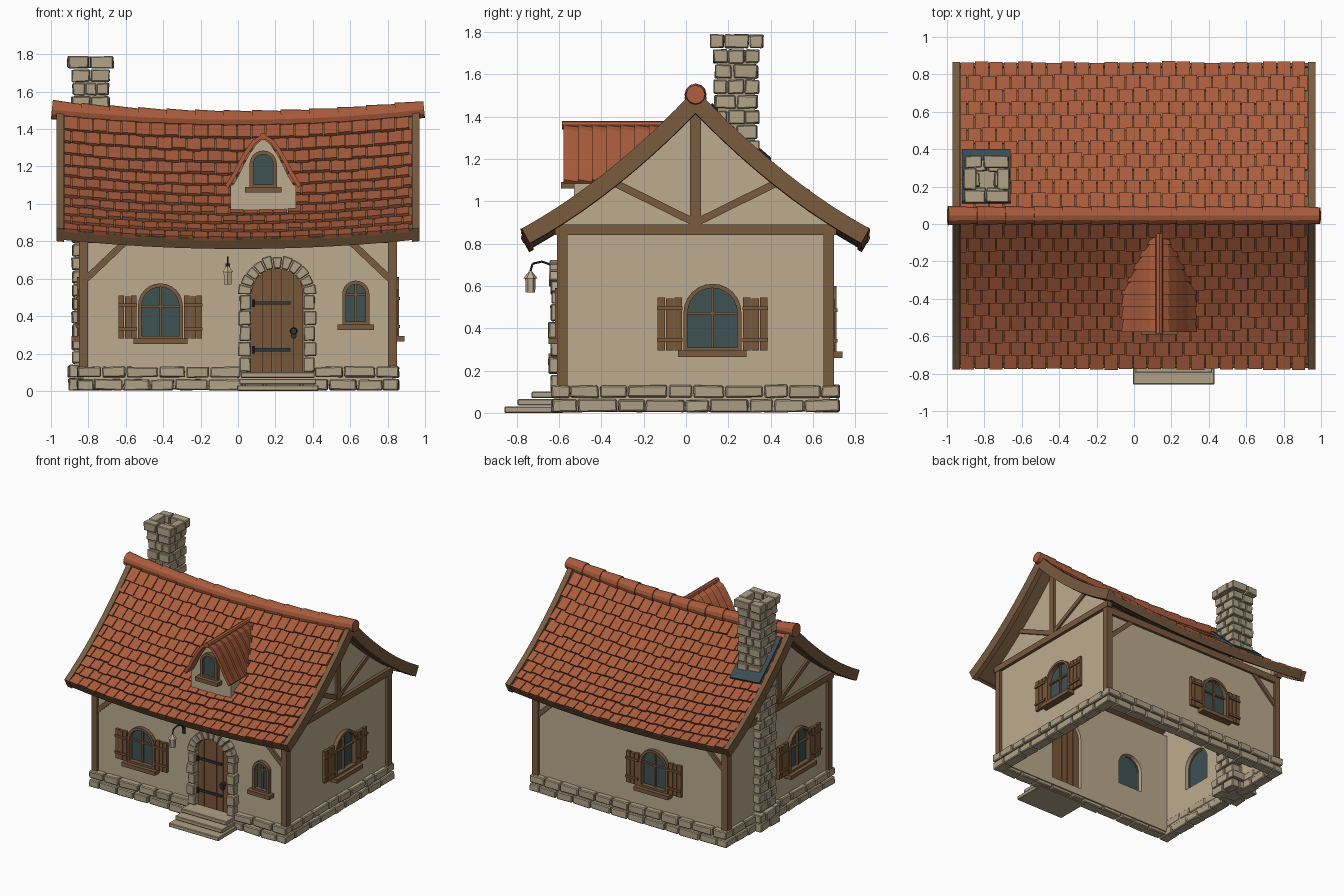
import bpy, bmesh, math, random
from mathutils import Matrix, Vector

if "Cube" in bpy.data.objects:
    bpy.data.objects.remove(bpy.data.objects["Cube"])
random.seed(4)
I = Matrix.Identity(4)
YC = 0.045                                   # ridge line position

def material(name, rgb):
    m = bpy.data.materials.new(name)
    m.diffuse_color = [((c / 255 + .055) / 1.055) ** 2.4 for c in rgb] + [1]
    m.use_nodes = True
    m.node_tree.nodes["Principled BSDF"].inputs["Base Color"].default_value = m.diffuse_color
    return m
PLASTER = material("plaster", (188, 171, 143))
STONE = material("stone", (176, 161, 134))
TILE = material("terracotta", (170, 92, 60))
WOOD = material("timber", (121, 91, 63))
PLANK = material("plank_wood", (122, 86, 56))
GLASS = material("glass", (62, 82, 84))
IRON = material("iron", (46, 54, 58))
SLATE = material("flashing", (58, 78, 86))

def part(name, mat, bm, bevel=0):
    bmesh.ops.recalc_face_normals(bm, faces=bm.faces)
    me = bpy.data.meshes.new(name)
    bm.to_mesh(me)
    bm.free()
    ob = bpy.data.objects.new(name, me)
    bpy.context.collection.objects.link(ob)
    me.materials.append(mat)
    if bevel:
        md = ob.modifiers.new("bevel", 'BEVEL')
        md.width, md.segments = bevel, 1
    return ob

def hexa(bm, p):                             # p: bottom ring of 4, top ring of 4
    v = [bm.verts.new(q) for q in p]
    for f in ((3, 2, 1, 0), (4, 5, 6, 7), (0, 1, 5, 4), (1, 2, 6, 5), (2, 3, 7, 6), (3, 0, 4, 7)):
        bm.faces.new([v[i] for i in f])

def box(bm, x0, x1, y0, y1, z0, z1, M=I, jit=0):
    j = lambda: random.uniform(-jit, jit)
    hexa(bm, [M @ Vector((x + j(), y + j(), z + j())) for z in (z0, z1)
              for x, y in ((x0, y0), (x1, y0), (x1, y1), (x0, y1))])

def prism(bm, pts, y0, y1, M=I):             # x-z outline extruded along y
    a, b = [[bm.verts.new(M @ Vector((x, y, z))) for x, z in pts] for y in (y0, y1)]
    bm.faces.new(a)
    bm.faces.new(b[::-1])
    for i in range(len(pts)):
        k = (i + 1) % len(pts)
        bm.faces.new((a[i], b[i], b[k], a[k]))

def bar(bm, p, q, w, y0, y1, M=I):           # slanted timber in the x-z plane
    p, q = Vector(p), Vector(q)
    n = (q - p).orthogonal().normalized() * w / 2
    prism(bm, [p + n, q + n, q - n, p - n], y0, y1, M)

def cyl(bm, p, q, r0, r1, n=10):
    p, q = Vector(p), Vector(q)
    M = Matrix.Translation((p + q) / 2) @ (q - p).to_track_quat('Z', 'Y').to_matrix().to_4x4()
    bmesh.ops.create_cone(bm, cap_ends=True, segments=n, radius1=r0, radius2=r1, depth=(q - p).length, matrix=M)

def arch(cx, w, z0, z1, n=12):
    arc = [(cx + w * math.cos(math.pi * i / n), z1 - w + w * math.sin(math.pi * i / n)) for i in range(n + 1)]
    return [(cx - w, z0), (cx + w, z0)] + arc

def roof(s, t, x, off=0):                    # sagging, flared roof surface
    sl = 1.05 - .62 * t
    n = Vector((0, s * sl, 1)).normalized() * off
    return Vector((x, YC + s * t, 1.45 + .055 * x * x - 1.05 * t + .31 * t * t)) + n

def strip(bm, s, x0, x1, t0, t1, lo, hi, hi2=None, nx=1, nt=1):
    hi2 = hi if hi2 is None else hi2
    g = {}
    for i in range(nx + 1):
        for j in range(nt + 1):
            x, f = x0 + (x1 - x0) * i / nx, j / nt
            for k, o in enumerate((lo, hi + (hi2 - hi) * f)):
                g[i, j, k] = bm.verts.new(roof(s, t0 + (t1 - t0) * f, x, o))
    F = lambda *ks: bm.faces.new([g[k] for k in ks])
    for i in range(nx):
        for j in range(nt):
            for k in (0, 1):
                F((i, j, k), (i + 1, j, k), (i + 1, j + 1, k), (i, j + 1, k))
        for j in (0, nt):
            F((i, j, 0), (i + 1, j, 0), (i + 1, j, 1), (i, j, 1))
    for j in range(nt):
        for i in (0, nx):
            F((i, j, 0), (i, j + 1, 0), (i, j + 1, 1), (i, j, 1))

def stone_ring(bm, x0, x1, y0, y1, z0, z1, th, size, alt=0, skip=None):
    def run(a, b):
        n = max(1, round((b - a) / size))
        c = [a + (b - a) * (i + (random.uniform(-.2, .2) if 0 < i < n else 0)) / n for i in range(n + 1)]
        return [(u + .004, v - .004) for u, v in zip(c, c[1:])]
    dx, dy = (0, th) if alt else (th, 0)
    for ya, yb in ((y0, y0 + th), (y1 - th, y1)):
        for u, v in run(x0 + dx, x1 - dx):
            if not (skip and ya == y0 and v > skip[0] and u < skip[1]):
                box(bm, u, v, ya, yb, z0, z1, I, .004)
    for xa, xb in ((x0, x0 + th), (x1 - th, x1)):
        for u, v in run(y0 + dy, y1 - dy):
            box(bm, xa, xb, u, v, z0, z1, I, .004)

# Windows, built in a wall's own frame (x right, -y outward)
def window(name, M, cx, w, z0, z1, shutter=0, depth=.015):
    bm = bmesh.new()
    rings = [[[bm.verts.new(M @ Vector((x, y, z))) for x, z in arch(cx, r, zz, z1 - w + r)]
              for r, zz in ((w, z0), (w - .02, z0 + .015))] for y in (-.03, .02)]
    n = len(rings[0][0])
    for i in range(n):
        k = (i + 1) % n
        for a, b in ((rings[0][0], rings[0][1]), (rings[0][1], rings[1][1]),
                     (rings[1][1], rings[1][0]), (rings[1][0], rings[0][0])):
            if (a[i].co - a[k].co).length > 1e-6:
                bm.faces.new((a[i], a[k], b[k], b[i]))
    box(bm, cx - w - .025, cx + w + .025, -.06, .01, z0 - .03, z0, M)
    box(bm, cx - .006, cx + .006, -.01, .012, z0, z1 - .01, M)
    box(bm, cx - w + .01, cx + w - .01, -.01, .012, z1 - w - .008, z1 - w + .004, M)
    part(name + "_frame", WOOD, bm)
    bm = bmesh.new()
    prism(bm, arch(cx, w - .012, z0 + .005, z1 - .012), depth - .01, depth, M)
    part(name + "_glass", GLASS, bm)
    if shutter:
        bm, bi = bmesh.new(), bmesh.new()
        zt = z1 - .065
        for s in (-1, 1):
            a = cx + s * (w + .005) - (shutter if s < 0 else 0)
            for i in range(3):
                box(bm, a + shutter * i / 3 + .002, a + shutter * (i + 1) / 3 - .002, -.025, -.003, z0, zt - .004 * (i % 2), M)
            for z in (z0 + .05, zt - .05):
                box(bi, a, a + shutter, -.035, -.02, z - .008, z + .008, M)
        part(name + "_shutters", PLANK, bm)
        part(name + "_shutter_battens", WOOD, bi)

def frame(x, y, deg):
    return Matrix.Translation((x, y, 0)) @ Matrix.Rotation(math.radians(deg), 4, 'Z')
FRONT, BACK, RIGHT, LEFT = frame(0, -.59, 0), frame(0, .68, 180), frame(.83, YC, 90), frame(-.83, YC, -90)

def wall(name, M, outline, holes):
    bm = bmesh.new()
    prism(bm, outline, 0, .05, M)
    ob = part(name, PLASTER, bm)
    bm = bmesh.new()
    for h in holes:
        prism(bm, arch(*h), -.05, .1, M)
    cut = part(name + "_cutter", PLASTER, bm)
    cut.hide_render = True
    cut.hide_viewport = True
    md = ob.modifiers.new("openings", 'BOOLEAN')
    md.object, md.operation, md.solver = cut, 'DIFFERENCE', 'EXACT'

# Walls
side = [(-.83, .03), (.83, .03), (.83, .86), (-.83, .86)]
gt = [.632 - .632 * i / 6 for i in range(7)]
gz = lambda t: roof(1, t, .83).z - .05
gable = [(-.632, .03), (.632, .03)] + [(t, gz(t)) for t in gt] + [(-t, gz(t)) for t in gt[-2::-1]]
wins = [("front_window", FRONT, -.415, .12, .28, .575, .1), ("small_window", FRONT, .63, .072, .355, .59, 0),
        ("back_window", BACK, .21, .125, .29, .6, .11), ("right_window", RIGHT, .08, .137, .295, .61, .12),
        ("left_window", LEFT, .245, .137, .295, .61, .12)]
hole = lambda M: [(w[2], w[3] - .01, w[4] + .003, w[5] - .01) for w in wins if w[1] is M]
wall("front_wall", FRONT, side, hole(FRONT) + [(.21, .14, .09, .655)])
wall("back_wall", BACK, side, hole(BACK))
wall("right_wall", RIGHT, gable, hole(RIGHT))
wall("left_wall", LEFT, gable, hole(LEFT))
for w in wins:
    window(*w)

# Timber framing
bm = bmesh.new()
for x in (-.826, .826):
    for y in (-.585, .675):
        box(bm, x - .025, x + .025, y - .025, y + .025, .12, .86)
for M in (FRONT, BACK):
    box(bm, -.85, .85, -.02, .02, .79, .845, M)
    for s in (-1, 1):
        bar(bm, (s * .81, .6), (s * .6, .8), .035, -.015, .02, M)
for M in (LEFT, RIGHT):
    box(bm, -.665, .665, -.025, .02, .84, .89, M)
    box(bm, -.025, .025, -.02, .02, .88, 1.44, M)
    for s in (-1, 1):
        bar(bm, (s * .015, .905), (s * .41, 1.1), .035, -.015, .02, M)
part("timber_frame", WOOD, bm)

# Roof deck, verge boards, eave boards
bm = bmesh.new()
for s in (-1, 1):
    strip(bm, s, -.94, .94, 0, .8, -.04, 0, None, 12, 8)
    strip(bm, s, -.96, .96, .79, .81, -.05, .012, None, 12, 1)
    for x in (-.97, .93):
        strip(bm, s, x, x + .04, 0, .812, -.06, .02, None, 1, 10)
part("roof_deck", WOOD, bm)

# Roof tiles in staggered rows
bm = bmesh.new()
for s in (-1, 1):
    for r in range(11):
        t0, x = .03 + r * .0705, -.93 - .0385 * (r % 2)
        while x < .925:
            a, b = max(x, -.93) + .003, min(x + .077, .93) - .003
            if b - a > .01:
                strip(bm, s, a, b, t0, t0 + .073 + random.uniform(-.004, .006), .001, .007, .024 + random.uniform(-.003, .003))
            x += .077
part("roof_tiles", TILE, bm)
bm = bmesh.new()
for i in range(13):
    a = -.995 + i * 1.99 / 13
    p, q = [roof(1, 0, min(x, .995)) for x in (a, a + .165)]
    cyl(bm, p, q, .052, .044, 12)
part("ridge_tiles", TILE, bm)

# Foundation stones
bm = bmesh.new()
stone_ring(bm, -.86, .86, -.635, .725, .005, .062, .085, .155)
stone_ring(bm, -.86, .86, -.635, .725, .072, .13, .085, .14, 1, (.03, .39))
part("foundation_stones", STONE, bm, .006)

# Chimney with flashing
bm = bmesh.new()
for c in range(24):
    z, e = c * .0717, (.02 if c < 2 else 0) + .005 * (c % 2)
    stone_ring(bm, -.885 - e, -.69 + e, .135 - e, .34 + e, z + .004, z + .067, .065, .1, c % 2)
stone_ring(bm, -.91, -.665, .115, .365, 1.726, 1.788, .065, .13, 1)
part("chimney_stones", STONE, bm, .005)
bm = bmesh.new()
box(bm, -.873, -.705, .15, .325, .01, 1.66)
part("chimney_core", STONE, bm)
bm = bmesh.new()
strip(bm, 1, -.92, -.66, .055, .335, .01, .034, None, 1, 3)
part("chimney_flashing", SLATE, bm)

# Door with stone surround, strap hinges and ring handle
bm, D = bmesh.new(), .21
for i in range(5):
    a, b = -.138 + i * .0552 + .0015, -.138 + (i + 1) * .0552 - .0015
    xs = [b + (a - b) * k / 4 for k in range(5)]
    prism(bm, [(D + a, .1), (D + b, .1)] + [(D + x, .515 + math.sqrt(.14 ** 2 - x * x)) for x in xs], -.012, .025, FRONT)
part("door_planks", PLANK, bm)
bm = bmesh.new()
for z in (.22, .47):
    box(bm, .075, .28, -.022, -.008, z - .009, z + .009, FRONT)
    cyl(bm, (.08, -.615, z - .02), (.08, -.615, z + .02), .009, .009, 8)
cyl(bm, (.298, -.6, .32), (.298, -.635, .32), .02, .016)
cyl(bm, (.298, -.612, .295), (.298, -.625, .295), .016, .016)
part("door_ironwork", IRON, bm)
bm = bmesh.new()
for s in (-1, 1):
    for i in range(5):
        z, o = .1 + i * .083, .2 + .008 * (i % 2)
        a, b = sorted((D + s * .141, D + s * o))
        box(bm, a, b, -.05 - .01 * (i % 2), .03, z + .003, z + .079, FRONT, .003)
for i in range(11):
    a0, a1 = [math.pi * (i + k) / 11 for k in (.04, .96)]
    ro = .205 + random.uniform(-.005, .008)
    prism(bm, [(D + r * math.cos(a), .515 + r * math.sin(a)) for r, a in ((.141, a0), (ro, a0), (ro, a1), (.141, a1))],
          -.045 - random.uniform(0, .012), .03, FRONT)
part("door_surround", STONE, bm, .005)
bm = bmesh.new()
for i, (y, e) in enumerate(((-.858, 0), (-.795, .012), (-.73, .02))):
    box(bm, -.005 + e, .43 - e, y, -.58, .035 * i, .035 * i + .03)
part("door_steps", STONE, bm, .004)

# Wall lantern
bm, L = bmesh.new(), -.055
pts = [(L, -.59, .65), (L, -.625, .695), (L, -.68, .715), (L, -.725, .705), (L, -.735, .67)]
for p, q in zip(pts, pts[1:]):
    cyl(bm, p, q, .005, .005, 6)
box(bm, L - .012, L + .012, -.6, -.588, .62, .68)
part("lantern_bracket", IRON, bm)
bm = bmesh.new()
cyl(bm, (L, -.735, .568), (L, -.735, .635), .022, .025, 6)
cyl(bm, (L, -.735, .635), (L, -.735, .668), .034, .008, 6)
part("lantern", PLASTER, bm)

# Dormer: bell-shaped roof running back into the main slope
C = .135
half = [(0, 1.355), (.04, 1.325), (.08, 1.27), (.115, 1.21), (.145, 1.15), (.187, 1.085)]
yback = lambda z: YC - (1.05 - math.sqrt(1.1025 - 1.24 * (1.45 - z))) / .62 + .015
bm = bmesh.new()
inner = [(x * .93, z - .005) for x, z in half]
prism(bm, [(C + .174, .93)] + [(C + x, z) for x, z in inner[::-1]] + [(C - x, z) for x, z in inner[1:]] + [(C - .174, .93)], -.53, -.5)
for s in (-1, 1):
    prism(bm, [(-.53, .93), (-.3, 1.1), (-.53, 1.1)], -.01, .01, frame(C + s * .164, 0, 90))
part("dormer_walls", PLASTER, bm)
bm = bmesh.new()
for s in (-1, 1):
    for a, b in zip(half, half[1:]):
        for k in range(8):
            y0, y1 = -.578 + k * .067, -.578 + (k + 1) * .067
            if y0 >= max(yback(a[1]), yback(b[1])):
                continue
            def corner(p, y, o):
                return (C + s * (p[0] + (.014 * o if p[0] else 0)), y, p[1] + .016 * o)
            ya, yb = [max(y0 + .001, min(y1, yback(p[1]))) for p in (a, b)]
            hexa(bm, [corner(a, y0, 0), corner(b, y0, 0), corner(b, yb, 0), corner(a, ya, 0),
                      corner(a, y0, 1.1), corner(b, y0, 1.1), corner(b, yb, .4), corner(a, ya, .4)])
cyl(bm, (C, -.585, 1.36), (C, -.04, 1.36), .02, .02, 8)
part("dormer_tiles", TILE, bm)
window("dormer_window", frame(0, -.53, 0), C, .073, 1.09, 1.285, 0, -.002)
